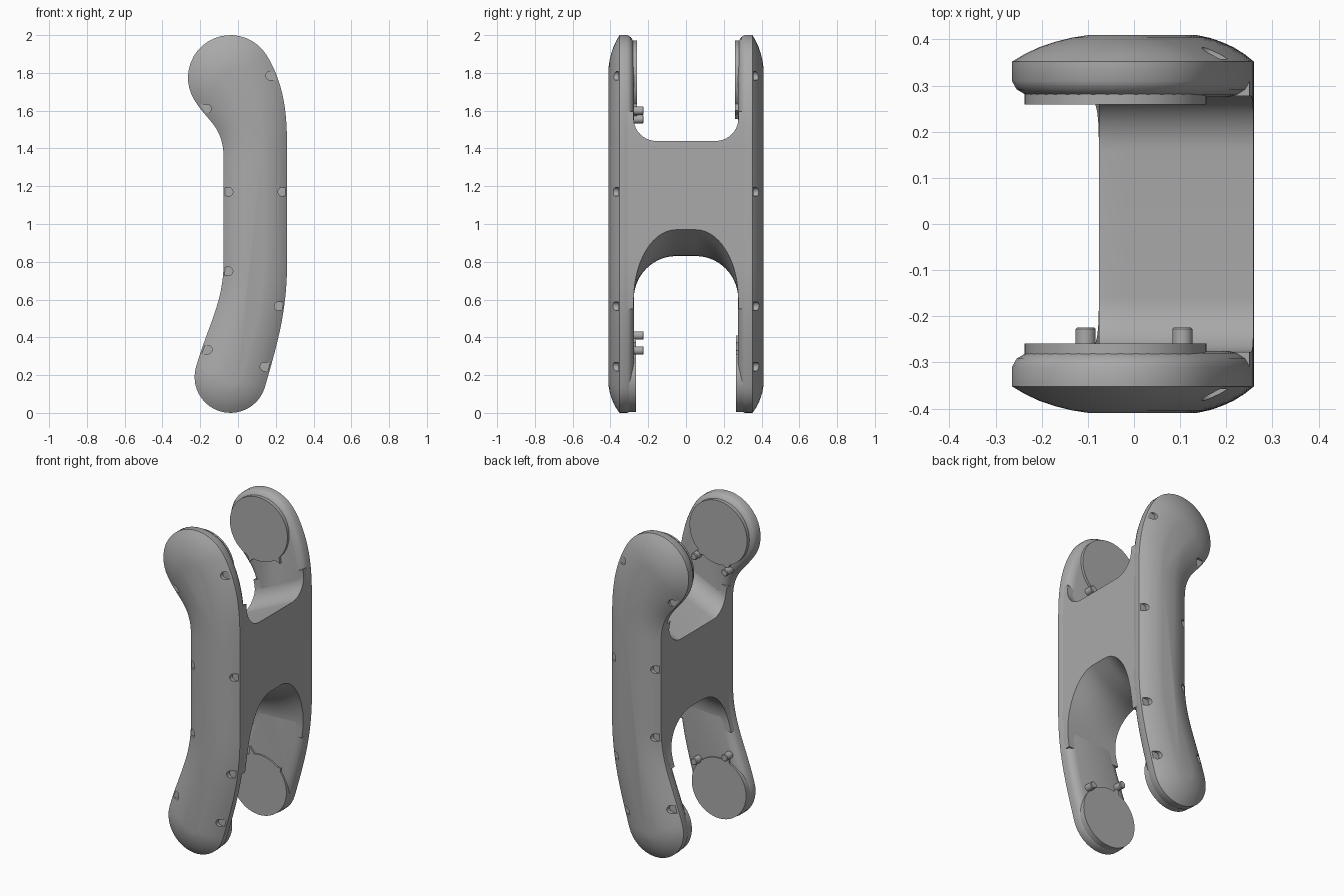
import bpy, bmesh, math
from mathutils import Vector
from mathutils.geometry import interpolate_bezier

if "Cube" in bpy.data.objects:
    bpy.data.objects.remove(bpy.data.objects["Cube"], do_unlink=True)

grey = bpy.data.materials.new("satin_grey")
grey.use_nodes = True
grey.diffuse_color = (0.4, 0.4, 0.4, 1)
grey.node_tree.nodes["Principled BSDF"].inputs["Base Color"].default_value = (0.4, 0.4, 0.4, 1)

LOW_R, MID_R, TOP_R = 0.19, 0.168, 0.225
LOW_C, TOP_C = Vector((-0.04, 0.19)), Vector((-0.04, 1.775))


def finish(name, bm, angle=30):
    bmesh.ops.recalc_face_normals(bm, faces=bm.faces[:])
    mesh = bpy.data.meshes.new(name)
    bm.to_mesh(mesh)
    bm.free()
    mesh.materials.append(grey)
    ob = bpy.data.objects.new(name, mesh)
    bpy.context.collection.objects.link(ob)
    shade(ob, angle)
    return ob


def shade(ob, angle=30):
    bpy.ops.object.select_all(action='DESELECT')
    ob.select_set(True)
    bpy.context.view_layer.objects.active = ob
    bpy.ops.object.shade_smooth_by_angle(angle=math.radians(angle))


def loft(bm, rings):
    """Bridge closed rings of points and cap both ends."""
    loops = [[bm.verts.new(p) for p in ring] for ring in rings]
    for a, b in zip(loops, loops[1:]):
        for i in range(len(a)):
            j = (i + 1) % len(a)
            bm.faces.new((a[i], a[j], b[j], b[i]))
    bm.faces.new(loops[0][::-1])
    bm.faces.new(loops[-1])


def boolean(ob, cutter, operation):
    mod = ob.modifiers.new("cut", 'BOOLEAN')
    mod.operation, mod.object, mod.solver = operation, cutter, 'EXACT'
    bpy.context.view_layer.objects.active = ob
    bpy.ops.object.modifier_apply(modifier=mod.name)
    bpy.data.objects.remove(cutter, do_unlink=True)
    shade(ob)


# Curved centre line of the link, with a radius at every station
def make_spine():
    def bez(*pts):
        v = [Vector((x, z, 0)) for x, z in pts]
        return [p.to_2d() for p in interpolate_bezier(*v, 17)]
    low = bez(LOW_C, (0.02, 0.4), (0.092, 0.55), (0.092, 0.8))
    top = bez((0.092, 1.35), (0.092, 1.55), (0.04, 1.65), TOP_C)

    def ease(t):
        return t * t * (3 - 2 * t)
    radii = [LOW_R + (MID_R - LOW_R) * ease(i / 16) for i in range(17)]
    radii += [MID_R + (TOP_R - MID_R) * ease(i / 16) for i in range(17)]
    return low + top, radii


SPINE, RADII = make_spine()


def outline(y, fraction=0.0, inset=0.0, caps=20):
    """Rounded outline around the centre line, shrunk by a fraction and a distance."""
    right, left, n = [], [], len(SPINE)
    for i, (p, r) in enumerate(zip(SPINE, RADII)):
        d = (SPINE[min(i + 1, n - 1)] - SPINE[max(i - 1, 0)]).normalized()
        side = Vector((d.y, -d.x)) * (r * (1 - fraction) - inset)
        right.append(p + side)
        left.append(p - side)

    def cap(c, start):
        v = start - c
        pts = []
        for k in range(1, caps):
            a = math.pi * k / caps
            pts.append(c + Vector((v.x * math.cos(a) - v.y * math.sin(a),
                                   v.x * math.sin(a) + v.y * math.cos(a))))
        return pts
    loop = right + cap(SPINE[-1], right[-1]) + left[::-1] + cap(SPINE[0], left[0])
    return [(q.x, y, q.y) for q in loop]


# Side arms: rounded inner edge, domed outer cover, screw pockets
SCREWS = [(0.17, 1.785, 1), (-0.165, 1.61, -1), (-0.05, 1.17, -1), (0.235, 1.17, 1),
          (-0.05, 0.75, -1), (0.215, 0.565, 1), (-0.16, 0.335, -1), (0.14, 0.245, 1)]


def make_arm(name, s):
    bm = bmesh.new()
    inner = [(0.275, 0.05), (0.28, 0.03), (0.292, 0.01), (0.31, 0), (0.346, 0)]
    dome = [(0.352, 0.0), (0.368, 0.12), (0.383, 0.26), (0.395, 0.42), (0.404, 0.58), (0.41, 0.75)]
    rings = [outline(s * y, inset=d) for y, d in inner]
    rings += [outline(s * y, fraction=f) for y, f in dome]
    loft(bm, rings)
    arm = finish(name, bm)

    bm = bmesh.new()
    for x, z, side in SCREWS:
        ring = []
        for k in range(20):
            a = math.tau * k / 20
            px = 0.023 * math.cos(a)
            if px * side > 0.001:
                px += 0.06 * side
            ring.append((x + px, z + 0.023 * math.sin(a)))
        loft(bm, [[(px, s * y, pz) for px, pz in ring] for y in (0.358, 0.5)])
    boolean(arm, finish("screw_pocket_cutter", bm), 'DIFFERENCE')


make_arm("front_arm", -1)
make_arm("back_arm", 1)


# Central web: saddle cut above and below, trimmed to the link outline
def web_ring(x, wall=0.277, edge=0.318, steps=14):
    t = min(max((x + 0.08) / 0.34, 0), 1)
    floor = 1.28 + 0.16 * t
    arch = 0.83 + 0.14 * t * t
    half = [(edge, 0.55), (wall, 0.55)]
    for k in range(steps + 1):
        a = math.pi / 2 * k / steps
        half.append((wall - 0.225 * (1 - math.cos(a)), 0.6 + (arch - 0.6) * math.sin(a)))
    top = [(edge, floor + 0.16), (wall, floor + 0.16)]
    for k in range(steps + 1):
        a = math.pi / 2 * k / steps
        top.append((wall - 0.12 * (1 - math.cos(a)), floor + 0.12 * (1 - math.sin(a))))
    loop = half[::-1] + top
    loop += [(-y, z) for y, z in top[::-1]] + [(-y, z) for y, z in half]
    return [(x, y, z) for y, z in loop]


bm = bmesh.new()
loft(bm, [web_ring(-0.3 + 0.04 * i) for i in range(16)])
web = finish("centre_web", bm)
bm = bmesh.new()
loft(bm, [outline(-0.4), outline(0.4)])
boolean(web, finish("web_trim", bm), 'INTERSECT')


# Flat joint pads on the inner faces, with a neck reaching the pin line
def make_pad(name, c, r, s, y, necks):
    pts = []
    for k in range(64):
        a = math.tau * k / 64
        pts.append(Vector((c.x + r * math.cos(a), c.y + r * math.sin(a))))
    for neck in necks:
        near = min(pts, key=lambda p: (p - Vector(neck)).length)
        near.xy = neck
    bm = bmesh.new()
    loft(bm, [[(p.x, s * d, p.y) for p in pts] for d in (y, 0.32)])
    finish(name, bm)


def make_pin(name, x, z):
    bm = bmesh.new()
    prof = [(0.022, -0.3), (0.022, -0.228), (0.018, -0.224)]
    loft(bm, [[(x + r * math.cos(math.tau * k / 24), y, z + r * math.sin(math.tau * k / 24))
               for k in range(24)] for r, y in prof])
    finish(name, bm)


TOP_PINS = [(-0.105, 1.555), (0.105, 1.6)]
LOW_PINS = [(-0.105, 0.41), (0.105, 0.33)]
for label, s in (("front", -1), ("back", 1)):
    make_pad(label + "_upper_pad", TOP_C, 0.197, s, 0.259, TOP_PINS)
    make_pad(label + "_lower_pad", LOW_C, 0.186, s, 0.265, LOW_PINS)
for label, pins in (("upper", TOP_PINS), ("lower", LOW_PINS)):
    for side, (x, z) in zip(("right", "left"), pins):
        make_pin(f"{label}_{side}_pin", x, z)
